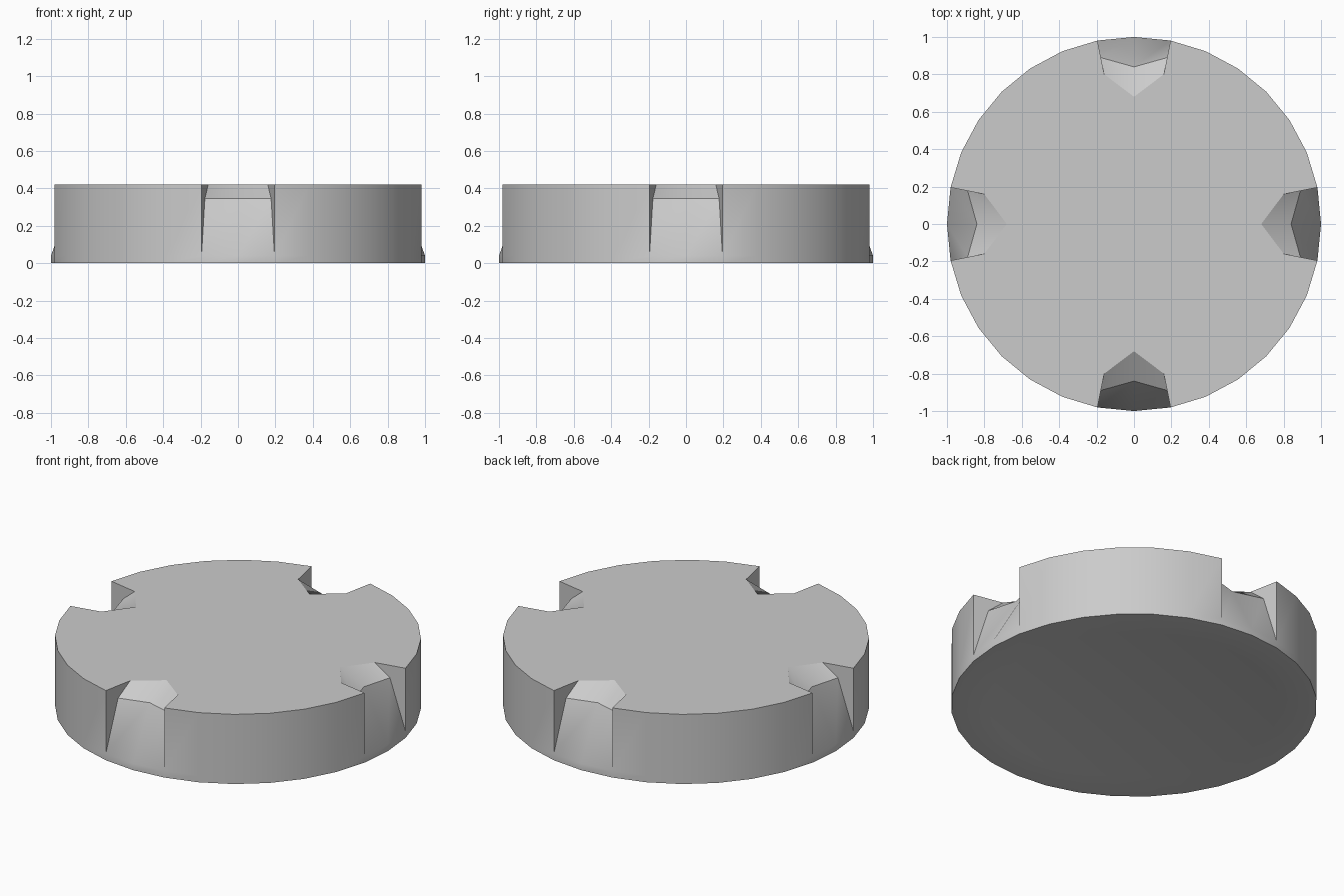
import bpy, bmesh, math

if "Cube" in bpy.data.objects:
    bpy.data.objects.remove(bpy.data.objects["Cube"])

N, H, LIP = 32, 0.42, 0.04
bm = bmesh.new()

def vert(i, r, z):
    a = 2 * math.pi * i / N
    return bm.verts.new((r * math.cos(a), r * math.sin(a), z))

def ring(r, z):
    return [vert(i, r, z) for i in range(N)]

def bridge(a, b):
    for i in range(N):
        j = (i + 1) % N
        bm.faces.new((a[i], a[j], b[j], b[i]))

# Underside with a very shallow recess, and the low outer band
groove_in, groove_out = ring(0.80, 0.003), ring(0.815, 0.0)
base, lip = ring(1, 0), ring(1, LIP)
bm.faces.new(groove_in[::-1])
bridge(groove_in, groove_out)
bridge(groove_out, base)
bridge(base, lip)

# Outer wall interrupted by four sloped notches
outline = []
for q in range(4):
    c = q * 8
    # Notch slopes: steep lower face, shallow upper face, pointed towards the centre
    mid = [vert(c + k, 0.84 if k == 0 else 0.907, 0.345) for k in (-1, 0, 1)]
    top = [vert(c + k, 0.68 if k == 0 else 0.816, H) for k in (-1, 0, 1)]
    low = [lip[(c + k) % N] for k in (-1, 0, 1)]
    for a, b in ((low, mid), (mid, top)):
        for k in (0, 1):
            bm.faces.new((a[k], a[k + 1], b[k + 1], b[k]))
    # Wall between this notch and the next
    rim = [vert(c + k, 1, H) for k in range(1, 8)]
    for k in range(6):
        bm.faces.new((lip[c + k + 1], lip[c + k + 2], rim[k + 1], rim[k]))
    # Radial side walls of the notch
    bm.faces.new((low[2], rim[0], top[2], mid[2]))
    outline.append((low[0], mid[0], top, rim))

cap = []
for q in range(4):
    low, mid, top, rim = outline[q]
    bm.faces.new((low, mid, top[0], outline[q - 1][3][-1]))
    cap += top + rim
bm.faces.new(cap)

bmesh.ops.recalc_face_normals(bm, faces=bm.faces)
bmesh.ops.triangulate(bm, faces=[f for f in bm.faces if len(f.verts) > 4])
mesh = bpy.data.meshes.new("notched_disc")
bm.to_mesh(mesh)
bm.free()
disc = bpy.data.objects.new("notched_disc", mesh)
bpy.context.collection.objects.link(disc)
bpy.context.view_layer.objects.active = disc
disc.select_set(True)
bpy.ops.object.shade_smooth_by_angle(angle=math.radians(30))
